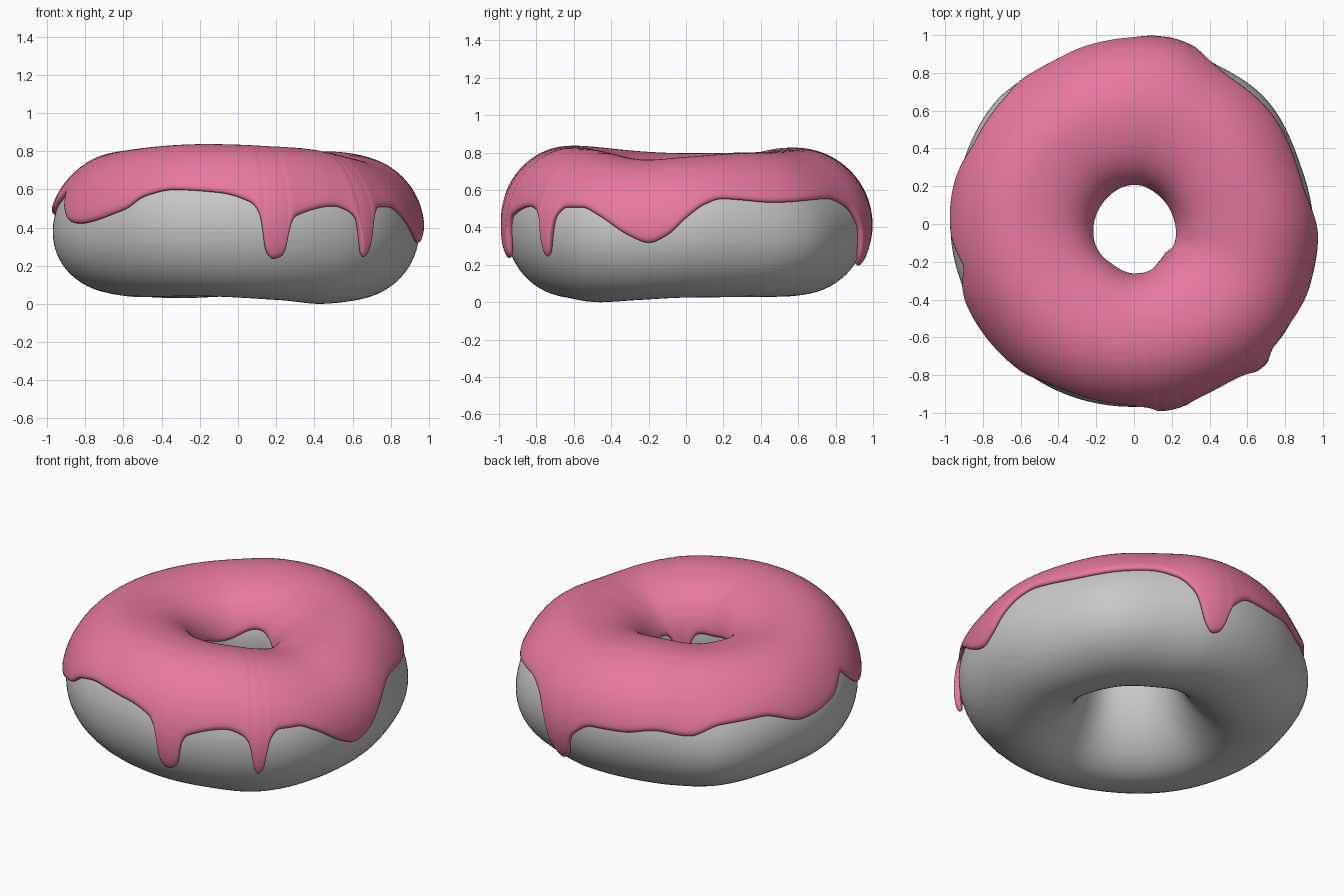
import bpy, math

if "Cube" in bpy.data.objects:
    bpy.data.objects.remove(bpy.data.objects["Cube"])


def periodic(knots):
    """Smooth monotone periodic curve through (degrees, value) knots."""
    n = len(knots)
    xs = [k[0] for k in knots]
    ys = [k[1] for k in knots]
    h = [(xs[(i + 1) % n] - xs[i]) % 360 for i in range(n)]
    s = [(ys[(i + 1) % n] - ys[i]) / h[i] for i in range(n)]
    m = [0 if s[i - 1] * s[i] <= 0 else 2 * s[i - 1] * s[i] / (s[i - 1] + s[i])
         for i in range(n)]

    def f(a):
        a = a % 360
        i = max([k for k in range(n) if xs[k] <= a], default=n - 1)
        u = ((a - xs[i]) % 360) / h[i]
        j = (i + 1) % n
        return ((1 + 2 * u) * (1 - u) ** 2 * ys[i] + u * (1 - u) ** 2 * h[i] * m[i]
                + u * u * (3 - 2 * u) * ys[j] + u * u * (u - 1) * h[i] * m[j])
    return f


# Dough shape by direction around the ring
outer = periodic([(0, .95), (20, .935), (45, .96), (62, .95), (80, .972), (105, .958),
                  (120, .955), (138, .975), (160, .962), (185, .97),
                  (200, .965), (215, .965), (240, .972), (270, .968),
                  (290, .967), (320, .985), (345, .957)])
lean = periodic([(0, .0), (45, .045), (75, .0), (105, .0), (137, .055),
                 (165, .02), (185, .035), (215, .025), (240, .0), (300, .0)])
hole = periodic([(0, .235), (90, .215), (180, .23), (235, .255), (270, .285),
                 (305, .275), (330, .25)])
top = periodic([(0, .75), (30, .77), (55, .775), (100, .80), (140, .775),
                (180, .77), (255, .81), (300, .79), (340, .735)])
bottom = periodic([(0, .025), (60, .03), (90, .04), (120, .03), (180, .05),
                   (215, .035), (250, .04), (290, .02), (313, .0), (335, .012)])

# Lower edge height of the icing, with three long drips
edge = periodic([
    (0, .44), (6, .51), (12, .54), (31, .52), (56, .54), (65, .50), (71, .40),
    (75, .24), (78, .20), (81, .22), (84, .36), (92, .45), (104, .455),
    (114, .48), (126, .455), (137, .51), (152, .52), (168, .45), (183, .48),
    (188, .52), (194, .56), (200, .48), (206, .42), (212, .41), (232, .48),
    (239, .55), (249, .585), (264, .57), (274, .52), (277, .45), (278.2, .29),
    (281, .235), (284.5, .26), (286, .40), (288, .45), (301, .50), (306.5, .47),
    (309, .42), (310.2, .27), (311.7, .24), (313.3, .27), (315.2, .44),
    (319, .495), (325, .495), (331, .455), (342, .345), (348, .31), (354, .35)])


def bump(a, centre, width):
    d = (a - centre + 180) % 360 - 180
    return math.exp(-(d / width) ** 2)


def ring_point(a, t, grow=0.0):
    """Point on the dough: a = direction, t = angle round the tube (0 = outside)."""
    ro, ri, zt, zb = outer(a), hole(a), top(a), bottom(a)
    c, s = math.cos(t), math.sin(t)
    r = (ro + ri) / 2 + ((ro - ri) / 2 + grow) * c
    z = (zt + zb) / 2 + ((zt - zb) / 2 + grow) * s
    if c < 0:
        z += .09 * c * c          # narrowest part of the hole sits a bit higher
    else:
        r -= lean(a) * s * c      # some sides bulge lower down
    q = math.radians(a)
    return (r * math.cos(q), r * math.sin(q), z)


def make_object(name, verts, faces, colour_name, colour):
    me = bpy.data.meshes.new(name)
    me.from_pydata(verts, [], faces)
    me.polygons.foreach_set("use_smooth", [True] * len(me.polygons))
    mat = bpy.data.materials.new(colour_name)
    mat.diffuse_color = (*colour, 1)
    mat.use_nodes = True
    mat.node_tree.nodes["Principled BSDF"].inputs["Base Color"].default_value = mat.diffuse_color
    me.materials.append(mat)
    ob = bpy.data.objects.new(name, me)
    bpy.context.collection.objects.link(ob)
    return ob


# Dough ring
NA, NT = 144, 64
verts = [ring_point(i * 360 / NA, j * 2 * math.pi / NT)
         for i in range(NA) for j in range(NT)]
faces = [(i * NT + j, (i + 1) % NA * NT + j,
          (i + 1) % NA * NT + (j + 1) % NT, i * NT + (j + 1) % NT)
         for i in range(NA) for j in range(NT)]
make_object("dough", verts, faces, "dough grey", (.58, .58, .58))

# Icing sheet, from the wavy outside edge over the top into the hole
NA, NT = 480, 22
verts = []
for i in range(NA):
    a = i * 360 / NA
    zc, b = (top(a) + bottom(a)) / 2, (top(a) - bottom(a)) / 2
    t0 = math.asin(max(-.95, min(.95, (edge(a) + .006 - zc) / b)))
    t1 = math.radians(172 + 5 * math.sin(math.radians(3 * a)) + 24 * bump(a, 311, 12))
    drip = max(bump(a, 78, 6), bump(a, 281.5, 5), bump(a, 311.7, 4))
    for j in range(NT):
        u = j / (NT - 1)
        fat = (.018 * drip * max(0, 1 - 2 * u) ** 2
               + .02 * bump(a, 311, 11) * u ** 8)
        verts.append(ring_point(a, t0 + (t1 - t0) * u, -.008 + fat))
faces = [(i * NT + j, (i + 1) % NA * NT + j,
          (i + 1) % NA * NT + j + 1, i * NT + j + 1)
         for i in range(NA) for j in range(NT - 1)]
icing = make_object("icing", verts, faces, "icing pink", (.80, .19, .35))

# Give the icing thickness and a rounded rim
sol = icing.modifiers.new("thickness", "SOLIDIFY")
sol.thickness = .036
sol.offset = 1
sub = icing.modifiers.new("rounding", "SUBSURF")
sub.levels = sub.render_levels = 1
